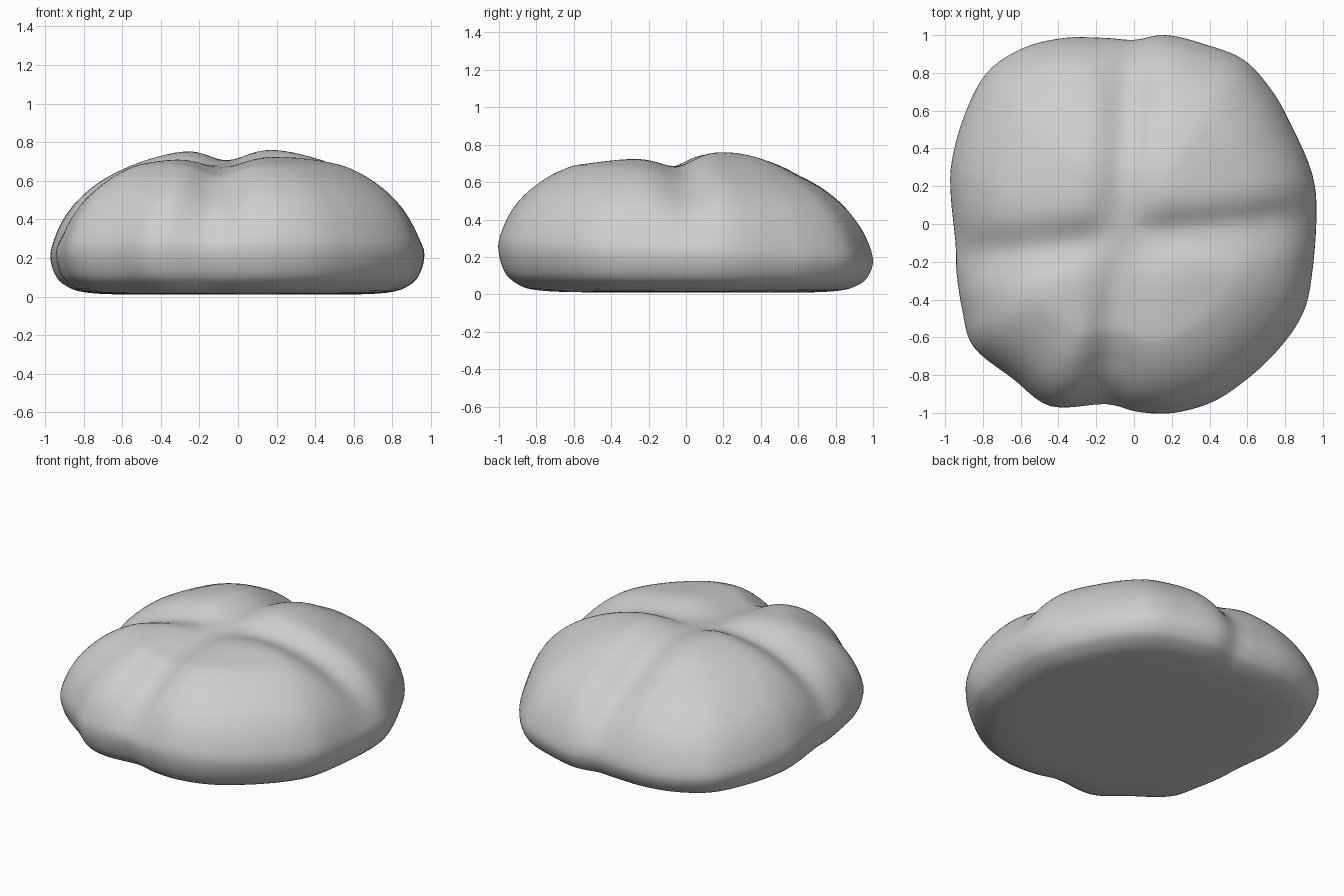
import bpy
import bmesh
import math
from mathutils import Vector

default_cube = bpy.data.objects.get("Cube")
if default_cube:
    bpy.data.objects.remove(default_cube, do_unlink=True)

# Plan outline (x, y), counter-clockwise, slightly uneven like hand-shaped dough
OUTLINE = [
    (.965, 0), (.945, .26), (.82, .55), (.72, .72), (.58, .87), (.38, .95),
    (.17, 1), (0, .975), (-.15, .985), (-.37, .985), (-.59, .93), (-.78, .8),
    (-.9, .57), (-.965, .33), (-.97, .15), (-.945, -.1), (-.94, -.25),
    (-.91, -.45), (-.85, -.65), (-.64, -.82), (-.44, -.965), (-.15, -.955),
    (.02, -.995), (.21, -1), (.42, -.94), (.6, -.82), (.75, -.68),
    (.87, -.52), (.93, -.35),
]

# Side profile (outline scale, height), from the crown down to the underside
PROFILE = [
    (0, .755), (.2, .755), (.35, .74), (.5, .705), (.63, .658), (.75, .592),
    (.85, .51), (.92, .425), (.97, .33), (1, .22), (.975, .12), (.92, .06),
    (.8, .02), (.5, .01), (0, .015),
]


def smooth_line(points, steps, closed):
    """Run a Catmull-Rom curve through the points."""
    pts = [Vector(p) for p in points]
    n = len(pts)

    def at(i):
        return pts[i % n] if closed else pts[min(max(i, 0), n - 1)]

    out = []
    for i in range(n if closed else n - 1):
        a, b, c, d = (at(i + k) for k in (-1, 0, 1, 2))
        for k in range(steps):
            t = k / steps
            out.append(b + (c - a) * (t / 2)
                       + (a * 2 - b * 5 + c * 4 - d) * (t * t / 2)
                       + (b * 3 - a - c * 3 + d) * (t ** 3 / 2))
    return out if closed else out + [pts[-1]]


def crease(offset, wide_side, steep_side):
    """Soft groove that is steeper on one side than on the other."""
    width = wide_side if offset > 0 else steep_side
    return math.exp(-(offset / width) ** 2)


def body_point(plan, scale, height):
    """Place a point on the loaf; the crown leans back and the front bulges."""
    x, y = plan * scale
    lean = max(-.04, .15 - .31 * scale) * min(1, height / .22)
    return Vector((x, y, height + lean * y))


def build_bun():
    bm = bmesh.new()
    plan = smooth_line(OUTLINE, 5, True)
    profile = smooth_line(PROFILE, 4, False)
    count = len(plan)
    crown = bm.verts.new((0, 0, profile[0].y))
    base = bm.verts.new((0, 0, profile[-1].y))
    rings = [[bm.verts.new(body_point(p, s, z)) for p in plan]
             for s, z in profile[1:-1]]

    # Skin the rings and close both ends with fans
    for i in range(count):
        j = (i + 1) % count
        bm.faces.new((crown, rings[0][i], rings[0][j]))
        bm.faces.new((base, rings[-1][j], rings[-1][i]))
        for upper, lower in zip(rings, rings[1:]):
            bm.faces.new((upper[i], lower[i], lower[j], upper[j]))
    bm.normal_update()

    # Press the cross-shaped grooves into the crown, fading out near the rim
    moves = []
    for v in bm.verts:
        x, y, z = v.co
        lengthwise = crease(x + .075 - .06 * y, .15, .13)
        crosswise = crease(-(y + .07 - .11 * x), .14, .12)
        groove = 1 - (1 - lengthwise) * (1 - crosswise)
        fade = min(1, max(0, (z - .25) / .35))
        moves.append((v, v.normal * groove * fade * .065))
    for v, move in moves:
        v.co -= move

    mesh = bpy.data.meshes.new("bun")
    bm.to_mesh(mesh)
    bm.free()
    bun = bpy.data.objects.new("bun", mesh)
    bpy.context.collection.objects.link(bun)
    return bun


# Plain pale grey surface
grey = bpy.data.materials.new("pale_grey")
grey.use_nodes = True
colour = (.62, .62, .62, 1)
grey.diffuse_color = colour
grey.node_tree.nodes["Principled BSDF"].inputs["Base Color"].default_value = colour

bun = build_bun()
bun.data.materials.append(grey)
bun.data.polygons.foreach_set("use_smooth", [True] * len(bun.data.polygons))
bun.data.update()
